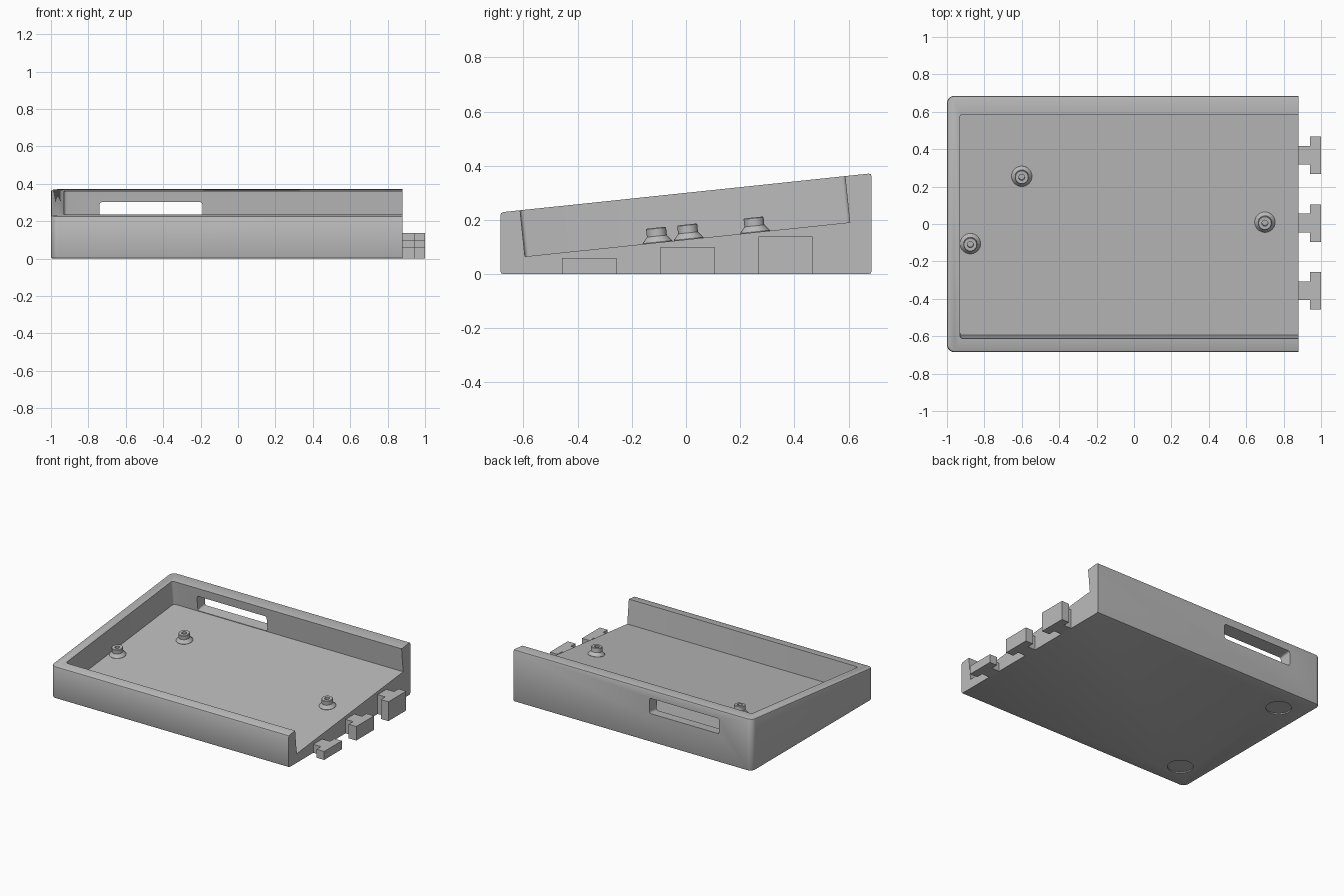
import bpy, bmesh, math
from mathutils import Matrix, Vector

if "Cube" in bpy.data.objects:
    bpy.data.objects.remove(bpy.data.objects["Cube"])

TILT = math.radians(6)
SLOPE = math.tan(TILT)
# frame lying on the sloped tray floor
FLOOR = Matrix.Translation((0, 0.005, 0.128)) @ Matrix.Rotation(TILT, 4, 'X')

grey = bpy.data.materials.new("plain grey")
grey.diffuse_color = (0.5, 0.5, 0.5, 1)
grey.use_nodes = True
grey.node_tree.nodes["Principled BSDF"].inputs["Base Color"].default_value = grey.diffuse_color


def finish(bm, name):
    bmesh.ops.recalc_face_normals(bm, faces=bm.faces[:])
    me = bpy.data.meshes.new(name)
    bm.to_mesh(me)
    bm.free()
    me.materials.append(grey)
    ob = bpy.data.objects.new(name, me)
    bpy.context.collection.objects.link(ob)
    return ob


def prism(points, z_bottom, z_top):
    """Closed outline between two heights, each given as a function of y."""
    bm = bmesh.new()
    low = [bm.verts.new((x, y, z_bottom(y))) for x, y in points]
    high = [bm.verts.new((x, y, z_top(y))) for x, y in points]
    bm.faces.new(low)
    bm.faces.new(high)
    n = len(points)
    for i in range(n):
        j = (i + 1) % n
        bm.faces.new((low[i], low[j], high[j], high[i]))
    bmesh.ops.recalc_face_normals(bm, faces=bm.faces[:])
    return bm


def box(x0, x1, y0, y1, z0, z1):
    return prism([(x0, y0), (x1, y0), (x1, y1), (x0, y1)],
                 lambda y: z0, lambda y: z1)


def bevel(bm, rule, size, segments):
    edges = [e for e in bm.edges if rule(*[v.co for v in e.verts])]
    bmesh.ops.bevel(bm, geom=edges, offset=size, segments=segments,
                    profile=0.5, affect='EDGES')


def activate(ob):
    bpy.ops.object.select_all(action='DESELECT')
    ob.select_set(True)
    bpy.context.view_layer.objects.active = ob


def cut(ob, cutter):
    mod = ob.modifiers.new("cut", 'BOOLEAN')
    mod.operation = 'DIFFERENCE'
    mod.solver = 'EXACT'
    mod.object = cutter
    activate(ob)
    bpy.ops.object.modifier_apply(modifier=mod.name)
    bpy.data.objects.remove(cutter)


# wedge-shaped tray body, rounded at the left corners only
R = 0.04
outline = [(0.88, -0.685), (0.88, 0.685)]
for cy, start in ((0.685 - R, 90), (-0.685 + R, 180)):
    for i in range(9):
        a = math.radians(start + i * 90 / 8)
        outline.append((-1 + R + R * math.cos(a), cy + R * math.sin(a)))
bm = prism(outline, lambda y: 0.0, lambda y: 0.30 + SLOPE * y)


def rim(a, b):
    at_right = a.x > 0.87 and b.x > 0.87
    upright = abs(a.z - b.z) > 0.15
    return not at_right and not upright


rim_edges = [e for e in bm.edges if rim(e.verts[0].co, e.verts[1].co)
             and (e.verts[0].co - e.verts[1].co).xy.length > 1e-4]
bmesh.ops.bevel(bm, geom=rim_edges, offset=0.01, segments=2, profile=0.5, affect='EDGES')
tray = finish(bm, "tray_body")

# sloped pocket, open to the right
bm = box(-0.93, 1.2, -0.603, 0.603, 0.0, 0.6)
bevel(bm, lambda a, b: abs(a.z - b.z) > 0.3 and a.x < 0, 0.014, 3)
bm.transform(FLOOR)
cut(tray, finish(bm, "pocket_cutter"))

# port slot through the back wall
bm = box(-0.74, -0.19, 0.5, 0.9, 0.004, 0.112)
bevel(bm, lambda a, b: abs(a.y - b.y) > 0.3, 0.014, 3)
bm.transform(FLOOR)
cut(tray, finish(bm, "slot_cutter"))

# shallow round foot recesses underneath
for y in (0.49, -0.50):
    bm = bmesh.new()
    bmesh.ops.create_cone(bm, cap_ends=True, segments=48, radius1=0.083, radius2=0.083,
                          depth=0.02, matrix=Matrix.Translation((-0.81, y, -0.002)))
    cut(tray, finish(bm, "foot_cutter"))

activate(tray)
bpy.ops.object.shade_smooth_by_angle(angle=math.radians(30))

# hollow standoffs turned from a profile, square to the sloped floor
PROFILE = [(0.055, -0.003), (0.055, 0.002), (0.037, 0.024), (0.037, 0.052),
           (0.034, 0.055), (0.016, 0.055), (0.016, 0.012), (0, 0.012)]
for x, y in ((-0.60, 0.255), (-0.875, -0.105), (0.70, 0.01)):
    bm = bmesh.new()
    verts = [bm.verts.new((r, 0, z)) for r, z in PROFILE]
    edges = [bm.edges.new(p) for p in zip(verts, verts[1:])]
    bmesh.ops.spin(bm, geom=verts + edges, cent=(0, 0, 0), axis=(0, 0, 1),
                   angle=math.tau, steps=32)
    bmesh.ops.remove_doubles(bm, verts=bm.verts[:], dist=1e-5)
    bm.transform(FLOOR @ Matrix.Translation((x, (y - 0.005) / math.cos(TILT), 0)))
    post = finish(bm, "standoff")
    activate(post)
    bpy.ops.object.shade_smooth_by_angle(angle=math.radians(30))

# T-shaped joining tabs on the right side, taller toward the back
for y, height in ((-0.357, 0.06), (0.005, 0.10), (0.367, 0.138)):
    half = [(0.87, 0.05), (0.94, 0.05), (0.94, 0.1), (1.0, 0.1)]
    tee = [(x, y - w) for x, w in half] + [(x, y + w) for x, w in reversed(half)]
    finish(prism(tee, lambda v: 0.0, lambda v, h=height: h), "joining_tab")
